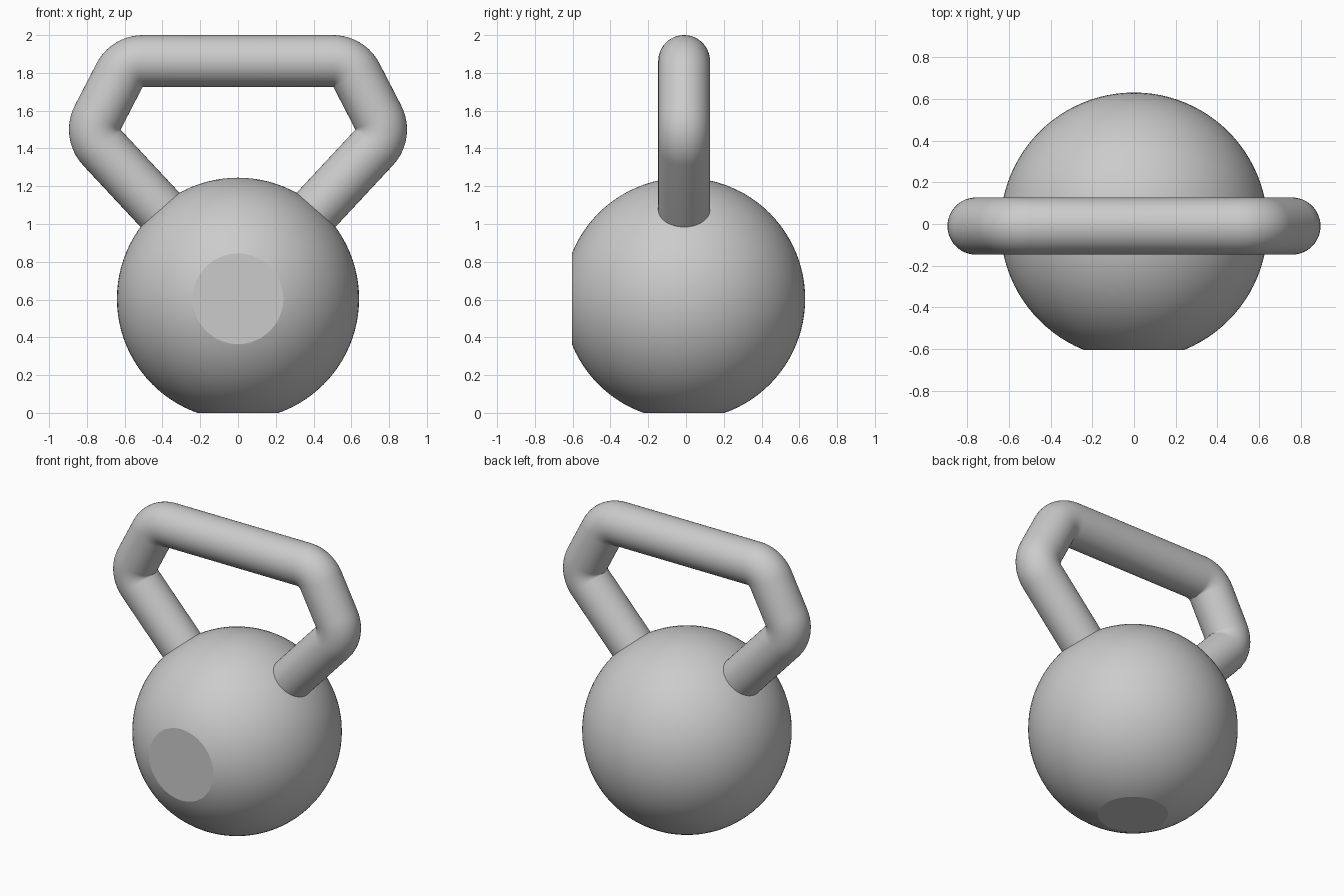
import bpy, bmesh
from math import sin, cos, pi, radians
from mathutils import Vector

if "Cube" in bpy.data.objects:
    bpy.data.objects.remove(bpy.data.objects["Cube"])

CY = -0.01          # shared centre plane of ball and handle
TUBE = 0.137        # handle thickness (radius)
BEND = 0.14         # centreline bend radius


def finish(bm, name):
    bmesh.ops.recalc_face_normals(bm, faces=bm.faces)
    mesh = bpy.data.meshes.new(name)
    bm.to_mesh(mesh)
    bm.free()
    obj = bpy.data.objects.new(name, mesh)
    bpy.context.collection.objects.link(obj)
    bpy.ops.object.select_all(action='DESELECT')
    obj.select_set(True)
    bpy.context.view_layer.objects.active = obj
    bpy.ops.object.shade_smooth_by_angle(angle=radians(13))
    return obj


def slice_flat(bm, point, normal):
    # trim everything beyond the plane and cap the cut
    geom = bm.verts[:] + bm.edges[:] + bm.faces[:]
    cut = bmesh.ops.bisect_plane(bm, geom=geom, dist=1e-5, plane_co=point,
                                 plane_no=normal, clear_outer=True)
    rim = [e for e in cut['geom_cut'] if isinstance(e, bmesh.types.BMEdge)]
    bmesh.ops.edgeloop_fill(bm, edges=rim)


# Ball with a flat base and a flat round face at the front
bm = bmesh.new()
bmesh.ops.create_uvsphere(bm, u_segments=96, v_segments=48, radius=0.641)
bmesh.ops.translate(bm, verts=bm.verts, vec=(0, CY, 0.604))
slice_flat(bm, (0, 0, 0), (0, 0, -1))
slice_flat(bm, (0, -0.604, 0), (0, -1, 0))
finish(bm, "ball")


# Handle: centreline for the right half as (x, z, outward angle)
def arc(cx, cz, a0, a1, n=10):
    for i in range(n + 1):
        a = radians(a0 + (a1 - a0) * i / n)
        yield cx + BEND * cos(a), cz + BEND * sin(a), a


right = list(arc(0.503, 1.723, 90, 28.5)) + list(arc(0.618, 1.5, 28.5, -43))
x, z, a = right[-1]
right.append((x + 0.6 * sin(a), z - 0.6 * cos(a), a))   # leg runs into the ball
left = [(-x, z, pi - a) for x, z, a in reversed(right)]

bm = bmesh.new()
SIDES = 48
rings = []
for x, z, a in left + right:
    out = Vector((cos(a), 0, sin(a)))
    centre = Vector((x, CY, z))
    rings.append([bm.verts.new(centre + TUBE * (out * cos(t) + Vector((0, sin(t), 0))))
                  for t in (2 * pi * i / SIDES for i in range(SIDES))])
for r, s in zip(rings, rings[1:]):
    for i in range(SIDES):
        j = (i + 1) % SIDES
        bm.faces.new((r[i], r[j], s[j], s[i]))
bm.faces.new(rings[0])
bm.faces.new(rings[-1])
bmesh.ops.remove_doubles(bm, verts=bm.verts, dist=1e-5)
finish(bm, "handle")
